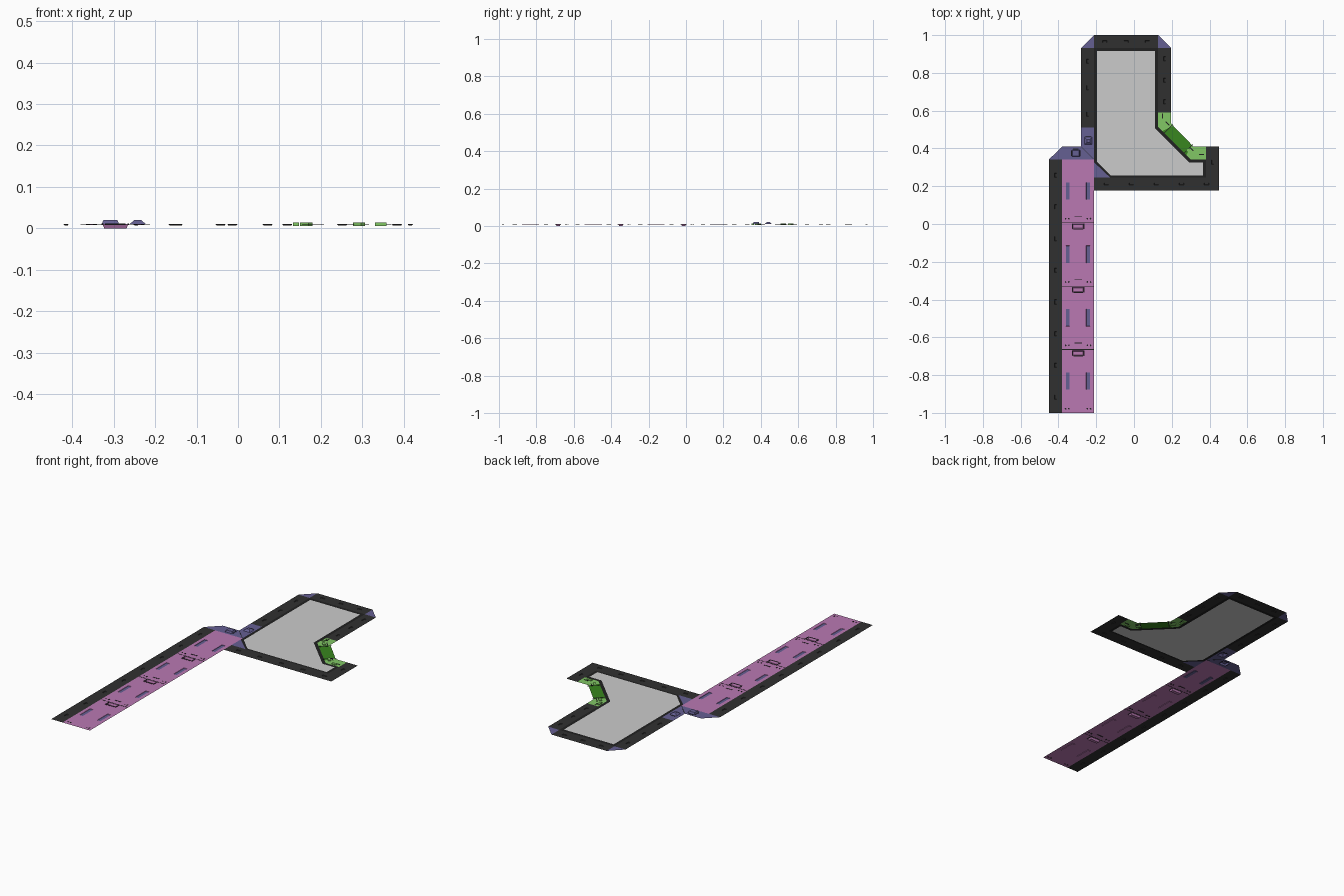
import bpy, bmesh, math
from mathutils import Matrix, Vector

if "Cube" in bpy.data.objects:
    bpy.data.objects.remove(bpy.data.objects["Cube"])

Z = 0.01  # level of the thin sheet


def material(name, rgb):
    m = bpy.data.materials.new(name)
    m.diffuse_color = (*rgb, 1)
    m.use_nodes = True
    m.node_tree.nodes["Principled BSDF"].inputs["Base Color"].default_value = m.diffuse_color
    return m


BLACK = material("black", (0.03, 0.03, 0.03))
DARK = material("dark", (0.015, 0.015, 0.015))
PURPLE = material("purple", (0.49, 0.19, 0.45))
INDIGO = material("indigo", (0.13, 0.115, 0.29))
LIGHT = material("light_green", (0.22, 0.57, 0.13))
GREEN = material("dark_green", (0.04, 0.24, 0.013))


def finish(name, bm, mats):
    bmesh.ops.remove_doubles(bm, verts=bm.verts, dist=1e-5)
    me = bpy.data.meshes.new(name)
    bm.to_mesh(me)
    bm.free()
    for m in mats:
        me.materials.append(m)
    ob = bpy.data.objects.new(name, me)
    bpy.context.collection.objects.link(ob)
    return ob


def face(bm, pts, mi=0):
    f = bm.faces.new([bm.verts.new(p) for p in pts])
    f.material_index = mi


def sheet(name, pts, mat=None, z=Z):
    """Flat polygon facing up."""
    bm = bmesh.new()
    area = sum(a[0] * b[1] - b[0] * a[1] for a, b in zip(pts, pts[1:] + pts[:1]))
    face(bm, [(x, y, z) for x, y in (pts if area > 0 else pts[::-1])])
    return finish(name, bm, [mat] if mat else [])


def plate(name, x0, x1, y0, y1, mat, dents=(), dent_mat=None):
    """Flat rectangle with tapered dents (x0, x1, y0, y1, z, taper) pressed up or down."""
    bm = bmesh.new()
    xs = sorted({x0, x1, *[v for d in dents for v in d[:2]]})
    ys = sorted({y0, y1, *[v for d in dents for v in d[2:4]]})
    for a, b in zip(xs, xs[1:]):
        for c, e in zip(ys, ys[1:]):
            mx, my = (a + b) / 2, (c + e) / 2
            if not any(d[0] < mx < d[1] and d[2] < my < d[3] for d in dents):
                face(bm, [(a, c, Z), (b, c, Z), (b, e, Z), (a, e, Z)])
    for a, b, c, e, z, t in dents:
        rim = [(a, c, Z), (b, c, Z), (b, e, Z), (a, e, Z)]
        bed = [(a + t, c + t, z), (b - t, c + t, z), (b - t, e - t, z), (a + t, e - t, z)]
        face(bm, bed, 1)
        for i in range(4):
            j = (i + 1) % 4
            face(bm, [rim[i], rim[j], bed[j], bed[i]], 1)
    return finish(name, bm, [mat, dent_mat or mat])


def block(name, cx, cy, sx, sy, z0, z1, mat, angle=0):
    """Small rotated box lying on the sheet."""
    bm = bmesh.new()
    m = (Matrix.Translation((cx, cy, (z0 + z1) / 2))
         @ Matrix.Rotation(math.radians(angle), 4, 'Z')
         @ Matrix.Diagonal((sx, sy, z1 - z0, 1)))
    bmesh.ops.create_cube(bm, size=1, matrix=m)
    return finish(name, bm, [mat])


def wall(name, x0, x1, y0, y1, count):
    """Black border strip with small shallow notches along it."""
    dents = []
    for i in range(count):
        t = (i + 0.5) / count
        if x1 - x0 > y1 - y0:
            c, m = x0 + (x1 - x0) * t, (y0 + y1) / 2
            dents.append((c - .012, c + .012, m - .006, m + .006, .007, .002))
        else:
            c, m = y0 + (y1 - y0) * t, (x0 + x1) / 2
            dents.append((m - .006, m + .006, c - .012, c + .012, .007, .002))
    plate(name, x0, x1, y0, y1, BLACK, dents)


# Room floor and the dark trim ring around it
floor = [(-.196, .915), (.111, .915), (.111, .507), (.292, .326),
         (.366, .326), (.366, .257), (-.122, .257), (-.196, .331)]
rim = [(-.212, .932), (.128, .932), (.128, .514), (.3, .342),
       (.382, .342), (.382, .246), (-.126, .246), (-.212, .327)]
sheet("room_floor", floor)
bm = bmesh.new()
for i in range(8):
    j = (i + 1) % 8
    face(bm, [(*rim[j], Z), (*rim[i], Z), (*floor[i], Z), (*floor[j], Z)])
bmesh.ops.recalc_face_normals(bm, faces=bm.faces)
for f in bm.faces:
    if f.normal.z < 0:
        f.normal_flip()
finish("floor_trim", bm, [DARK])

# Black border strips
wall("room_wall_left", -.28, -.212, .512, .932, 3)
wall("room_wall_back", -.212, .128, .932, 1.0, 3)
wall("room_wall_right", .128, .196, .59, .932, 3)
wall("room_wall_front", -.212, .45, .178, .246, 5)
wall("room_wall_end", .382, .45, .246, .41, 1)
wall("corridor_wall", -.45, -.38, -1.0, .342, 8)

# Indigo corner triangles
sheet("corner_back_left", [(-.28, .932), (-.212, .932), (-.212, 1.0)], INDIGO)
sheet("corner_back_right", [(.128, .932), (.196, .932), (.128, 1.0)], INDIGO)
sheet("corner_corridor", [(-.45, .342), (-.38, .342), (-.38, .41)], INDIGO)
sheet("corner_room_front", [(-.212, .246), (-.126, .246), (-.212, .327)], INDIGO)

# Indigo connector between corridor and room, with raised latches
plate("connector_lower", -.38, -.212, .342, .41, INDIGO,
      [(-.329, -.287, .357, .393, .02, .004)])
plate("connector_upper", -.28, -.212, .41, .512, INDIGO,
      [(-.262, -.222, .42, .46, .02, .012)])
for i, (x, y, sx, sy) in enumerate([(-.308, .397, .03, .004), (-.331, .375, .004, .03),
                                    (-.285, .375, .004, .03), (-.242, .464, .03, .004)]):
    block(f"latch_line_{i}", x, y, sx, sy, .0095, .0108, DARK)
block("connector_crease", -.246, .376, .09, .003, .0095, .0108, DARK, -45)
sheet("connector_side", [(-.212, .327), (-.212, .512), (-.2115, .512), (-.2115, .327)], INDIGO)

# Purple corridor panels with slots, clips and seam ticks
STEP = (0.342 + 1.0) / 4
for i in range(4):
    t = .342 - i * STEP
    b = t - STEP
    slots = [(x, x + .02, t - .213, t - .121, .008, .001) for x in (-.361, -.253)]
    plate(f"corridor_panel_{i}", -.38, -.212, b, t, PURPLE, slots, INDIGO) if i == 0 else \
        plate(f"corridor_panel_{i}", -.38, -.212, b, t, PURPLE,
              slots + [(-.327, -.265, t - .032, t - .006, 0, .004)], PURPLE)
    if i:
        for k, x in enumerate((-.361, -.253)):
            sheet(f"slot_{i}_{k}", [(x + .001, t - .212), (x + .019, t - .212),
                                    (x + .019, t - .122), (x + .001, t - .122)], INDIGO, .0082)
        block(f"seam_{i}", -.296, t, .168, .003, .0095, .0106, DARK)
        for k, (x, y, sx, sy) in enumerate([(-.327, .019, .004, .03), (-.265, .019, .004, .03),
                                            (-.296, .034, .04, .004), (-.296, -.034, .05, .004)]):
            block(f"clip_{i}_{k}", x, t + (y if k == 2 else -abs(y)), sx, sy, .0085, .0112, DARK)
    for k, x in enumerate((-.362, -.345, -.247, -.23)):
        block(f"tick_{i}_{k}", x, b + .022, .007, .008, .0085, .011, DARK, 20)

# Green diagonal doorway: dark middle and two light ends
sheet("doorway_middle", [(.15, .492), (.208, .52), (.305, .42), (.278, .364)], GREEN)
sheet("doorway_end_back", [(.128, .59), (.196, .59), (.196, .532), (.208, .52),
                           (.15, .492), (.128, .514)], LIGHT)
sheet("doorway_end_front", [(.382, .41), (.315, .41), (.305, .42), (.278, .364),
                            (.3, .342), (.382, .342)], LIGHT)
for i, (x, y, a) in enumerate([(.14, .56, 90), (.165, .52, -45), (.292, .385, -45), (.345, .356, 0)]):
    block(f"doorway_latch_{i}", x, y, .028, .014, .006, .0145, LIGHT, a)
    block(f"doorway_latch_line_{i}", x + .012, y + .012, .028, .005, .009, .011, DARK, a)
for s in (-1, 1):
    block(f"doorway_seam_{s}", .234 + s * .053, .449 - s * .053, .07, .004, .009, .011, DARK, 45)
